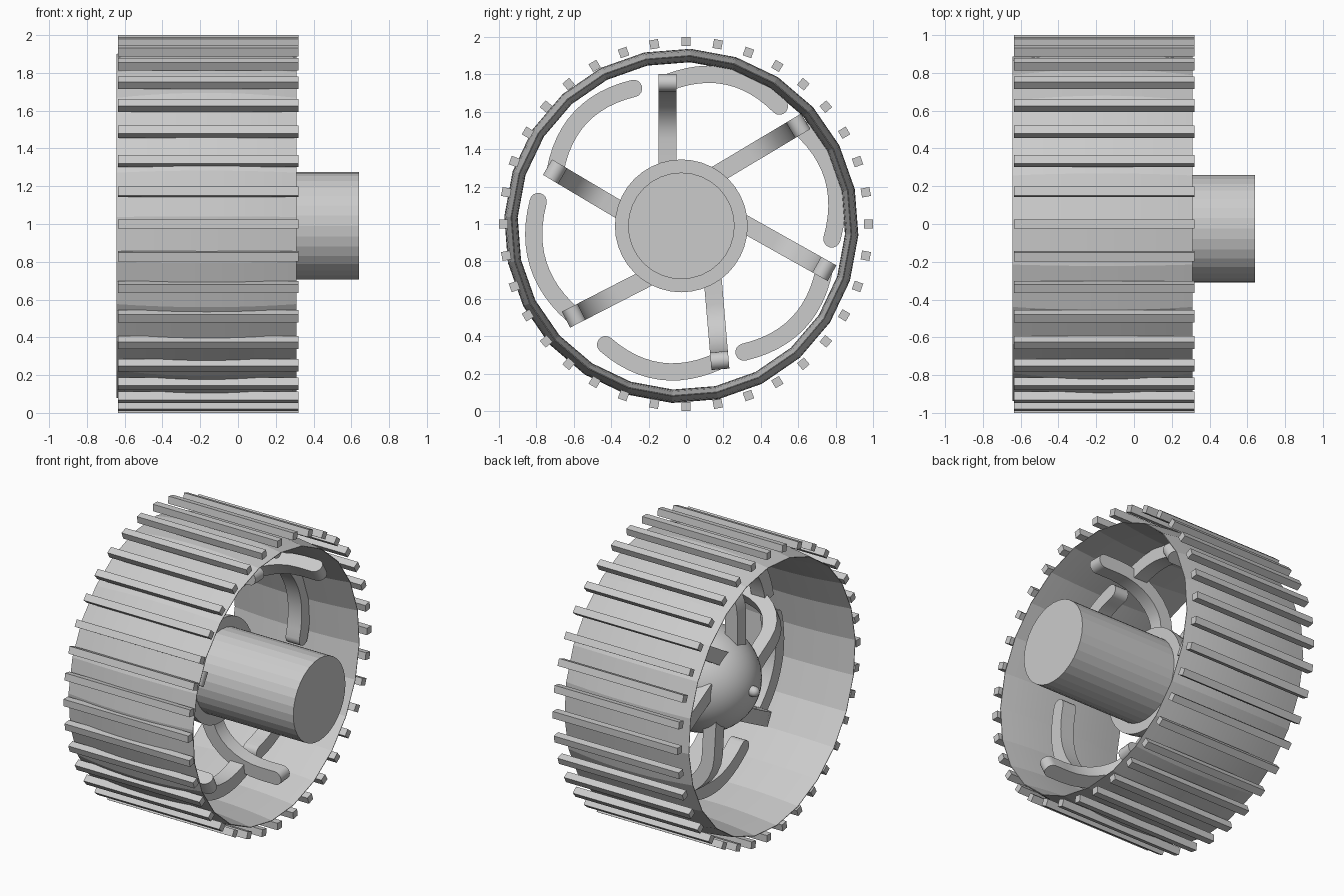
import bpy, bmesh, math
from mathutils import Vector, Matrix

if "Cube" in bpy.data.objects:
    bpy.data.objects.remove(bpy.data.objects["Cube"])

CY, CZ = -0.025, 0.99   # wheel axis in the y-z plane


def finish(bm, name, smooth=None):
    bmesh.ops.recalc_face_normals(bm, faces=bm.faces[:])
    me = bpy.data.meshes.new(name)
    bm.to_mesh(me)
    bm.free()
    ob = bpy.data.objects.new(name, me)
    bpy.context.collection.objects.link(ob)
    if smooth:
        bpy.ops.object.select_all(action='DESELECT')
        ob.select_set(True)
        bpy.context.view_layer.objects.active = ob
        bpy.ops.object.shade_smooth_by_angle(angle=math.radians(smooth))
    return ob


def lathe(name, profile, sides, phase=0.0, closed=False, smooth=None):
    """Revolve (x, radius) points around the wheel axis."""
    bm = bmesh.new()
    vs = [bm.verts.new((x, CY + r * math.cos(phase), CZ + r * math.sin(phase))) for x, r in profile]
    edges = [bm.edges.new(p) for p in zip(vs, vs[1:])]
    if closed:
        edges.append(bm.edges.new((vs[-1], vs[0])))
    bmesh.ops.spin(bm, geom=vs + edges, cent=(0, CY, CZ), axis=(1, 0, 0),
                   angle=2 * math.pi, steps=sides, use_duplicate=False)
    bmesh.ops.remove_doubles(bm, verts=bm.verts[:], dist=1e-4)
    return finish(bm, name, smooth)


def stroke(path, half, round_end=False):
    """Outline of a constant-width stroke along a 2D path."""
    pts = [Vector(p) for p in path]
    left, right = [], []
    for i, p in enumerate(pts):
        d = (pts[min(i + 1, len(pts) - 1)] - pts[max(i - 1, 0)]).normalized()
        n = Vector((-d.y, d.x)) * half
        left.append(p + n)
        right.append(p - n)
    cap = []
    if round_end:
        for k in range(1, 8):
            a = math.pi * k / 8
            cap.append(pts[-1] + n * math.cos(a) + d * half * math.sin(a))
    return left + cap + right[::-1]


def prism(name, outline, place, low, high, smooth=None):
    """Extrude a 2D outline; place(u, v, depth) maps it into space."""
    bm = bmesh.new()
    a = [bm.verts.new(place(p.x, p.y, low)) for p in outline]
    b = [bm.verts.new(place(p.x, p.y, high)) for p in outline]
    bm.faces.new(a)
    bm.faces.new(b[::-1])
    for i in range(len(a)):
        j = (i + 1) % len(a)
        bm.faces.new((a[i], b[i], b[j], a[j]))
    return finish(bm, name, smooth)


# rim: outer face bulges out, inner face bulges in, thin at both edges
ts = [-1 + 2 * i / 10 for i in range(11)]
outer = [(-0.166 + 0.476 * t, 0.948 - 0.036 * t * t) for t in ts]
inner = [(-0.166 + 0.476 * t, 0.876 + 0.032 * t * t) for t in reversed(ts)]
lathe("rim", outer + inner, 24, math.radians(87), True, 10)

# treads around the rim
for i in range(36):
    bm = bmesh.new()
    bmesh.ops.create_cube(bm, size=1, matrix=Matrix.Translation((0, 0, 1))
                          @ Matrix.Rotation(math.radians(10 * i), 4, 'X')
                          @ Matrix.Translation((-0.158, 0, 0.976))
                          @ Matrix.Diagonal((0.955, 0.048, 0.048, 1)))
    finish(bm, f"tread_{i + 1}")

# domed hub with a small nub, and the axle
R, HX, DEPTH = 0.355, -0.11, 0.38
dome = [(HX - DEPTH * math.sin(math.pi / 2 * k / 12), R * math.cos(math.pi / 2 * k / 12)) for k in range(13)]
lathe("hub", [(HX, 0)] + dome, 40, smooth=30)
nub = [(-0.505 - 0.035 * math.sin(math.pi * k / 12), 0.035 * math.cos(math.pi * k / 12)) for k in range(7)]
lathe("hub_nub", [(-0.47, 0.035)] + nub, 16, smooth=40)
lathe("axle", [(HX - 0.05, 0), (HX - 0.05, 0.285), (0.64, 0.285), (0.64, 0)], 32)

# spokes: root at the hub, tip near the rim, far end of the curved arm (y, z)
spokes = [
    ((-0.10, 1.33), (-0.10, 1.755), (0.50, 1.63)),
    ((0.19, 1.28), (0.60, 1.525), (0.78, 0.92)),
    ((0.33, 0.99), (0.74, 0.76), (0.31, 0.315)),
    ((0.145, 0.68), (0.18, 0.27), (-0.43, 0.355)),
    ((-0.23, 0.70), (-0.60, 0.51), (-0.79, 1.12)),
    ((-0.38, 1.09), (-0.70, 1.28), (-0.28, 1.725)),
]
for i, (root, tip, end) in enumerate(spokes, 1):
    root, tip, end = Vector(root), Vector(tip), Vector(end)
    d = (tip - root).normalized()
    n = Vector((-d.y, d.x))
    L = (tip - root).length

    # spoke runs outwards, then bends towards +x and ends rounded
    bend = [(L - 0.30 + 0.30 * math.sin(math.pi / 2 * k / 8),
             0.08 - 0.39 * math.cos(math.pi / 2 * k / 8)) for k in range(9)]

    def place_spoke(u, v, w):
        q = root + d * u + n * w
        return (v, q.x, q.y)
    prism(f"spoke_{i}", stroke([(-0.14, -0.31)] + bend + [(L, 0.19)], 0.047, True),
          place_spoke, -0.048, 0.048, 30)

    # flat curved arm branching off behind the spoke tip
    c = end - tip
    out = Vector((-c.y, c.x)).normalized() * 0.1
    path = [tip + c * (k / 12) + out * (1 - (k / 6 - 1) ** 2) for k in range(13)]
    prism(f"spoke_arm_{i}", stroke(path, 0.046, True), lambda u, v, w: (w, u, v), -0.15, -0.045, 30)
